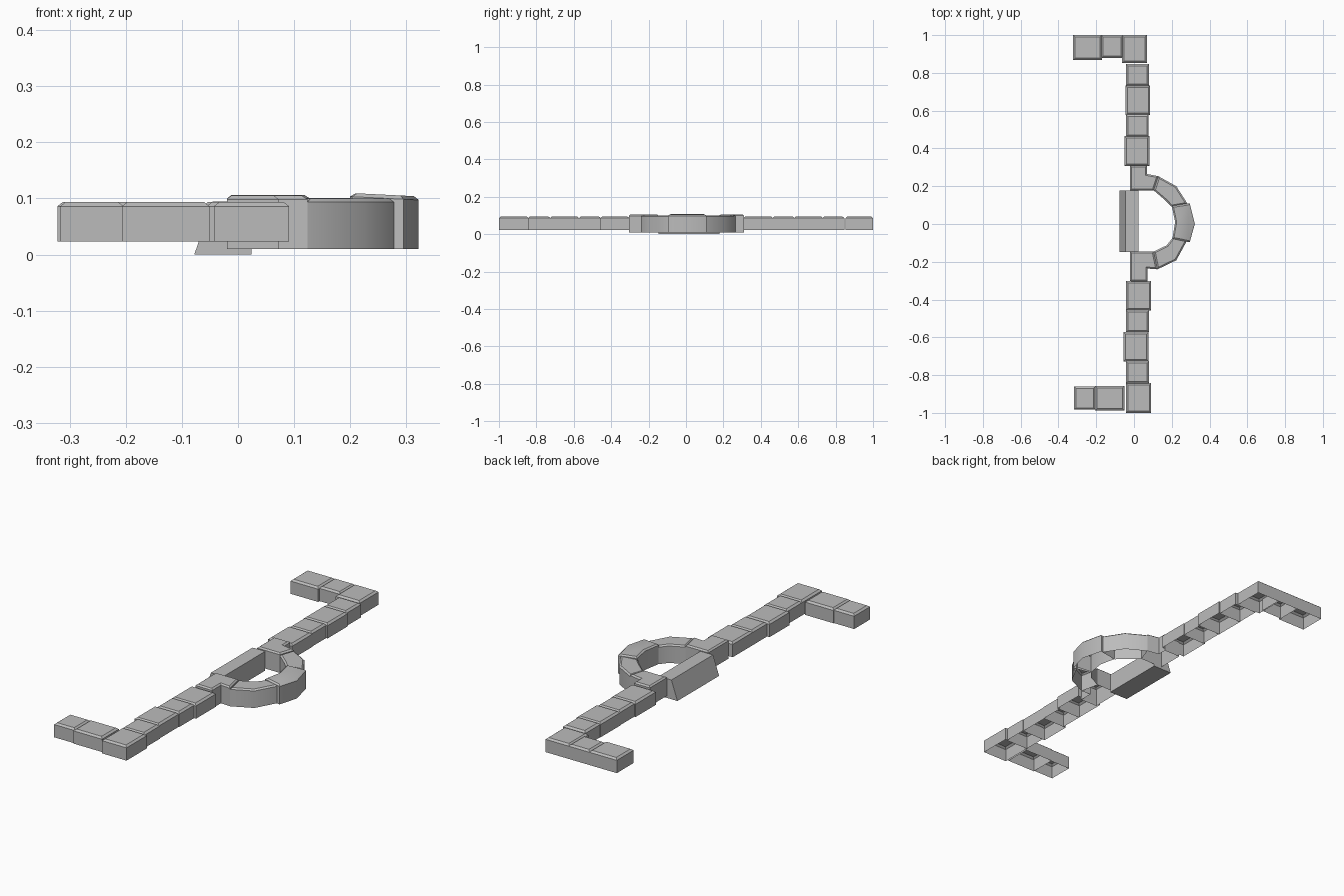
import bpy, math
from mathutils import Vector

if "Cube" in bpy.data.objects:
    bpy.data.objects.remove(bpy.data.objects["Cube"])

# darker stone grey
grey = bpy.data.materials.new("stone_grey")
grey.diffuse_color = (0.5, 0.5, 0.5, 1)
grey.use_nodes = True
grey.node_tree.nodes["Principled BSDF"].inputs["Base Color"].default_value = grey.diffuse_color


def make_object(name, verts, faces):
    mesh = bpy.data.meshes.new(name)
    mesh.from_pydata(verts, [], faces)
    mesh.materials.append(grey)
    ob = bpy.data.objects.new(name, mesh)
    bpy.context.collection.objects.link(ob)
    return ob


def inset(poly, d):
    # mitred inward offset of a counter-clockwise outline
    pts = [Vector(p) for p in poly]
    out = []
    for i, p in enumerate(pts):
        a = (p - pts[i - 1]).normalized()
        b = (pts[(i + 1) % len(pts)] - p).normalized()
        na, nb = Vector((-a.y, a.x)), Vector((-b.y, b.x))
        out.append(p + (na + nb) * d / (1 + na.dot(nb)))
    return out


def stone(name, poly, z0, z1, bevel=0.01, tilt=0.0):
    # open-bottomed stone with a chamfered top
    n = len(poly)
    xm = sum(p[0] for p in poly) / n
    top = inset(poly, bevel)
    verts = [(x, y, z0) for x, y in poly]
    verts += [(x, y, z1 - bevel * 0.8 + tilt * (x - xm)) for x, y in poly]
    verts += [(p.x, p.y, z1 + tilt * (p.x - xm)) for p in top]
    faces = [(r * n + i, r * n + (i + 1) % n, (r + 1) * n + (i + 1) % n, (r + 1) * n + i)
             for r in range(2) for i in range(n)]
    faces.append(tuple(range(2 * n, 3 * n)))
    return make_object(name, verts, faces)


# straight walls and side arms: x0, x1, y0, y1
blocks = [
    (-.322, -.17, .869, 1), (-.173, -.058, .88, 1), (-.063, .068, .852, 1),
    (-.043, .08, .73, .847), (-.045, .086, .577, .733),
    (-.043, .078, .462, .58), (-.05, .081, .307, .465),
    (-.043, .091, -.458, -.303), (-.043, .08, -.573, -.455),
    (-.056, .077, -.728, -.572), (-.043, .08, -.845, -.725),
    (-.043, .091, -1, -.842), (-.207, -.051, -.988, -.857), (-.317, -.204, -.983, -.86),
]
for i, (x0, x1, y0, y1) in enumerate(blocks):
    stone(f"wall_block_{i + 1}", [(x0, y0), (x1, y0), (x1, y1), (x0, y1)], .023, .094)

# half-round basin of curved stones
ring = [
    ("basin_end_back", [(-.02, .31), (-.02, .178), (.104, .178), (.129, .253), (.068, .265), (.068, .31)], .106, 0),
    ("basin_curve_back", [(.104, .178), (.164, .127), (.198, .092), (.284, .106), (.224, .20), (.129, .253)], .101, 0),
    ("basin_middle", [(.20, .095), (.218, .01), (.203, -.078), (.295, -.097), (.322, 0), (.295, .11)], .107, -.05),
    ("basin_curve_front", [(.207, -.07), (.173, -.113), (.104, -.146), (.124, -.24), (.224, -.192), (.285, -.08)], .1, 0),
    ("basin_end_front", [(-.02, -.146), (-.02, -.303), (.072, -.305), (.072, -.236), (.124, -.24), (.104, -.146)], .105, 0),
]
for name, poly, z1, tilt in ring:
    ob = stone(name, poly, .01, z1, .008, tilt)
    bpy.ops.object.select_all(action='DESELECT')
    ob.select_set(True)
    bpy.context.view_layer.objects.active = ob
    bpy.ops.object.shade_smooth_by_angle(angle=math.radians(38))

# sloped slab closing the basin
profile = [(-.078, 0), (.024, 0), (.024, .095), (-.045, .095)]
verts = [(x, y, z) for y in (-.147, .178) for x, z in profile]
faces = [(0, 1, 2, 3), (7, 6, 5, 4)]
faces += [(i, i + 4, (i + 1) % 4 + 4, (i + 1) % 4) for i in range(4)]
make_object("basin_back_slab", verts, faces)
